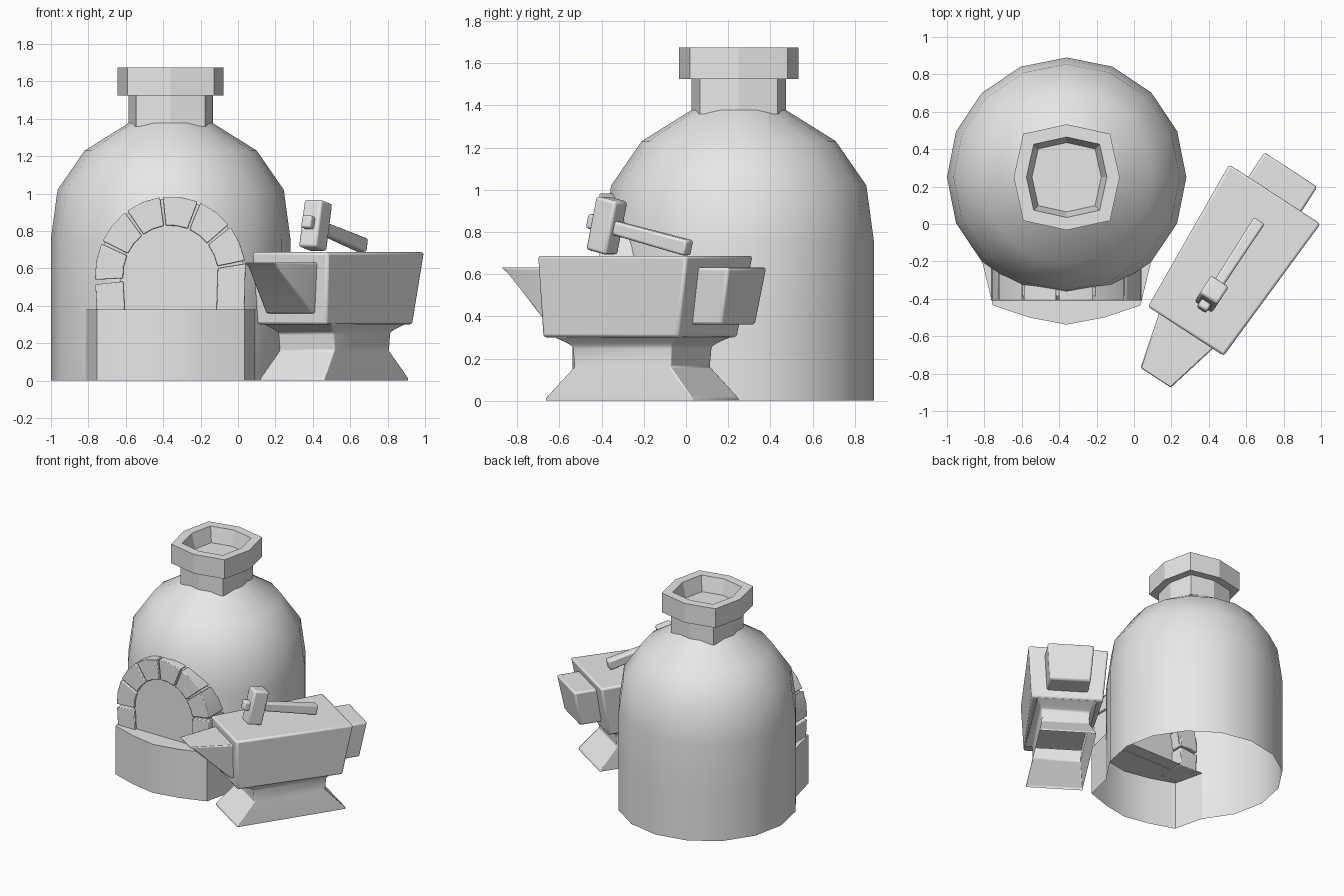
import bpy, bmesh, math
from mathutils import Matrix, Vector

if "Cube" in bpy.data.objects:
    bpy.data.objects.remove(bpy.data.objects["Cube"])

stone = bpy.data.materials.new("light_grey")
stone.diffuse_color = (0.8, 0.8, 0.8, 1)
stone.use_nodes = True
stone.node_tree.nodes["Principled BSDF"].inputs["Base Color"].default_value = stone.diffuse_color
KX, KY = -0.36, 0.25  # kiln axis


def finish(name, bm, matrix=None, bevel=0, angle=35, recalc=True):
    if recalc:
        bmesh.ops.recalc_face_normals(bm, faces=bm.faces)
    me = bpy.data.meshes.new(name)
    bm.to_mesh(me)
    bm.free()
    me.materials.append(stone)
    ob = bpy.data.objects.new(name, me)
    bpy.context.collection.objects.link(ob)
    if matrix:
        ob.matrix_world = matrix
    bpy.ops.object.select_all(action='DESELECT')
    ob.select_set(True)
    bpy.context.view_layer.objects.active = ob
    bpy.ops.object.shade_smooth_by_angle(angle=math.radians(angle))
    if bevel:
        mod = ob.modifiers.new("soft_edges", 'BEVEL')
        mod.width = bevel
        mod.segments = 2
        mod.limit_method = 'ANGLE'
        mod.angle_limit = math.radians(25)
    return ob


def loft(rings, cap_start=True, cap_end=True):
    """Join rings of equal point count with quads."""
    bm = bmesh.new()
    vs = [[bm.verts.new(p) for p in r] for r in rings]
    n = len(rings[0])
    for a, b in zip(vs, vs[1:]):
        for i in range(n):
            j = (i + 1) % n
            bm.faces.new((a[i], a[j], b[j], b[i]))
    if cap_start:
        bm.faces.new(vs[0][::-1])
    if cap_end:
        bm.faces.new(vs[-1])
    return bm


def slab(u0, u1, h0, h1, z):
    """Level four-sided ring, half width h0 at u0 and h1 at u1."""
    return [(u0, -h0, z), (u1, -h1, z), (u1, h1, z), (u0, h0, z)]


def gate(u, h_bottom, h_top, z0, z1, u_top=None):
    """Upright four-sided ring across the long axis."""
    t = u if u_top is None else u_top
    return [(u, -h_bottom, z0), (u, h_bottom, z0), (t, h_top, z1), (t, -h_top, z1)]


# kiln dome, open below, front removed under the ledge
profile = [(0.64, 0), (0.64, 0.38), (0.64, 0.76), (0.605, 1.02), (0.46, 1.23), (0.22, 1.38)]
bm = loft([[(KX + r * math.cos(math.tau * i / 16), KY + r * math.sin(math.tau * i / 16), z)
            for i in range(16)] for r, z in profile], False, False)
bmesh.ops.recalc_face_normals(bm, faces=bm.faces)
front = [f for f in bm.faces if f.calc_center_median().z < 0.3 and f.calc_center_median().y < KY - 0.46]
bmesh.ops.delete(bm, geom=front, context='FACES')
finish("kiln_dome", bm, angle=40, recalc=False)


# chimney with flared rim and sunken mouth
def octagon(r, z):
    d = r * 0.82
    return [(KX + x, KY + y, z) for x, y in
            ((r, 0), (d, d), (0, r), (-d, d), (-r, 0), (-d, -d), (0, -r), (d, -d))]


finish("chimney", loft([octagon(r, z) for r, z in (
    (0.225, 1.36), (0.225, 1.525), (0.283, 1.525), (0.283, 1.675),
    (0.215, 1.675), (0.185, 1.56))], False, True), angle=15)

# hearth ledge: walls and top, open below
outline = [(0.452, -0.2), (0.395, -0.435), (0.2, -0.5), (0, -0.538),
           (-0.2, -0.5), (-0.395, -0.435), (-0.452, -0.2)]
bm = bmesh.new()
low = [bm.verts.new((KX + x, y, 0)) for x, y in outline]
top = [bm.verts.new((KX + x, y, 0.38)) for x, y in outline]
for i in range(6):
    bm.faces.new((low[i + 1], low[i], top[i], top[i + 1]))
bm.faces.new(top[::-1])
bmesh.ops.recalc_face_normals(bm, faces=bm.faces)
finish("hearth_ledge", bm)


# arch around the door
def arch(rx, rz, deg):
    a = math.radians(deg)
    return KX + rx * math.cos(a), 0.56 + rz * math.sin(a)


def extrude_xz(name, pts, y0, y1, bevel=0):
    finish(name, loft([[(x, y0, z) for x, z in pts], [(x, y1, z) for x, z in pts]]), bevel=bevel)


def wedge(a0, a1):
    steps = [a0 + (a1 - a0) * k / 2 for k in range(3)]
    return [arch(0.255, 0.27, a) for a in steps] + [arch(0.405, 0.425, a) for a in reversed(steps)]


for k in range(6):
    extrude_xz("arch_brick", wedge(11.2 + 29 * k, 37.8 + 29 * k), -0.41, -0.2, 0.005)
for side, deg in ((1, 8.8), (-1, 186.2)):
    pts = [(KX + side * 0.245, 0.375), arch(0.255, 0.27, deg),
           arch(0.405, 0.425, deg), (KX + side * 0.395, 0.375)]
    extrude_xz("door_jamb", pts, -0.41, -0.2, 0.005)
# mortar behind the bricks and the door panel
ring = [arch(0.25, 0.265, a) for a in range(0, 181, 15)] + [arch(0.395, 0.415, a) for a in range(180, -1, -15)]
bm = bmesh.new()
n = 13
for y in (-0.385, -0.22):
    row = [bm.verts.new((x, y, z)) for x, z in ring]
    for i in range(n - 1):
        bm.faces.new((row[i], row[i + 1], row[-2 - i], row[-1 - i]))
bm.verts.ensure_lookup_table()
for i in range(n, 2 * n - 1):
    bm.faces.new((bm.verts[i], bm.verts[i + 1], bm.verts[i + 1 + 2 * n], bm.verts[i + 2 * n]))
finish("arch_mortar", bm)
door = [(KX + 0.26, 0.375)] + [arch(0.27, 0.285, a) for a in range(0, 181, 15)] + [(KX - 0.26, 0.375)]
extrude_xz("door_panel", door, -0.392, -0.3)

# anvil, turned about its middle
TURN = Matrix.Rotation(math.radians(57), 4, 'Z')
anvil = Matrix.Translation((0.515, -0.2075, 0)) @ TURN
finish("anvil_body", loft([slab(-0.42, 0.37, 0.222, 0.262, 0.30),
                           slab(-0.437, 0.44, 0.242, 0.292, 0.687)]), anvil, 0.014)
finish("anvil_horn", loft([gate(-0.70, 0.095, 0.10, 0.605, 0.632, -0.738),
                           gate(-0.44, 0.15, 0.172, 0.36, 0.632),
                           gate(-0.38, 0.15, 0.172, 0.36, 0.632)]), anvil, 0.01)
finish("anvil_heel", loft([gate(0.34, 0.15, 0.172, 0.36, 0.632),
                           gate(0.545, 0.15, 0.17, 0.36, 0.632, 0.597)]), anvil, 0.014)
finish("anvil_foot", loft([slab(-a, a, b, b, z) for a, b, z in (
    (0.415, 0.205, 0), (0.415, 0.205, 0.012), (0.272, 0.175, 0.16), (0.28, 0.178, 0.255),
    (0.31, 0.19, 0.275), (0.37, 0.222, 0.305))], False, True), anvil, 0.008)

# hammer resting on the anvil
hammer = (Matrix.Translation((0.415, -0.375, 0.83)) @ TURN
          @ Matrix.Rotation(math.radians(13), 4, 'Y'))
finish("hammer_head", loft([slab(-0.058, 0.058, 0.056, 0.056, -0.13),
                            slab(-0.058, 0.058, 0.056, 0.056, 0.13)]), hammer, 0.014)
finish("hammer_handle", loft([gate(-0.10, 0.03, 0.03, -0.035, 0.035),
                              gate(0.05, 0.028, 0.028, -0.033, 0.033),
                              gate(0.475, 0.034, 0.034, -0.038, 0.038)]), hammer, 0.012)
